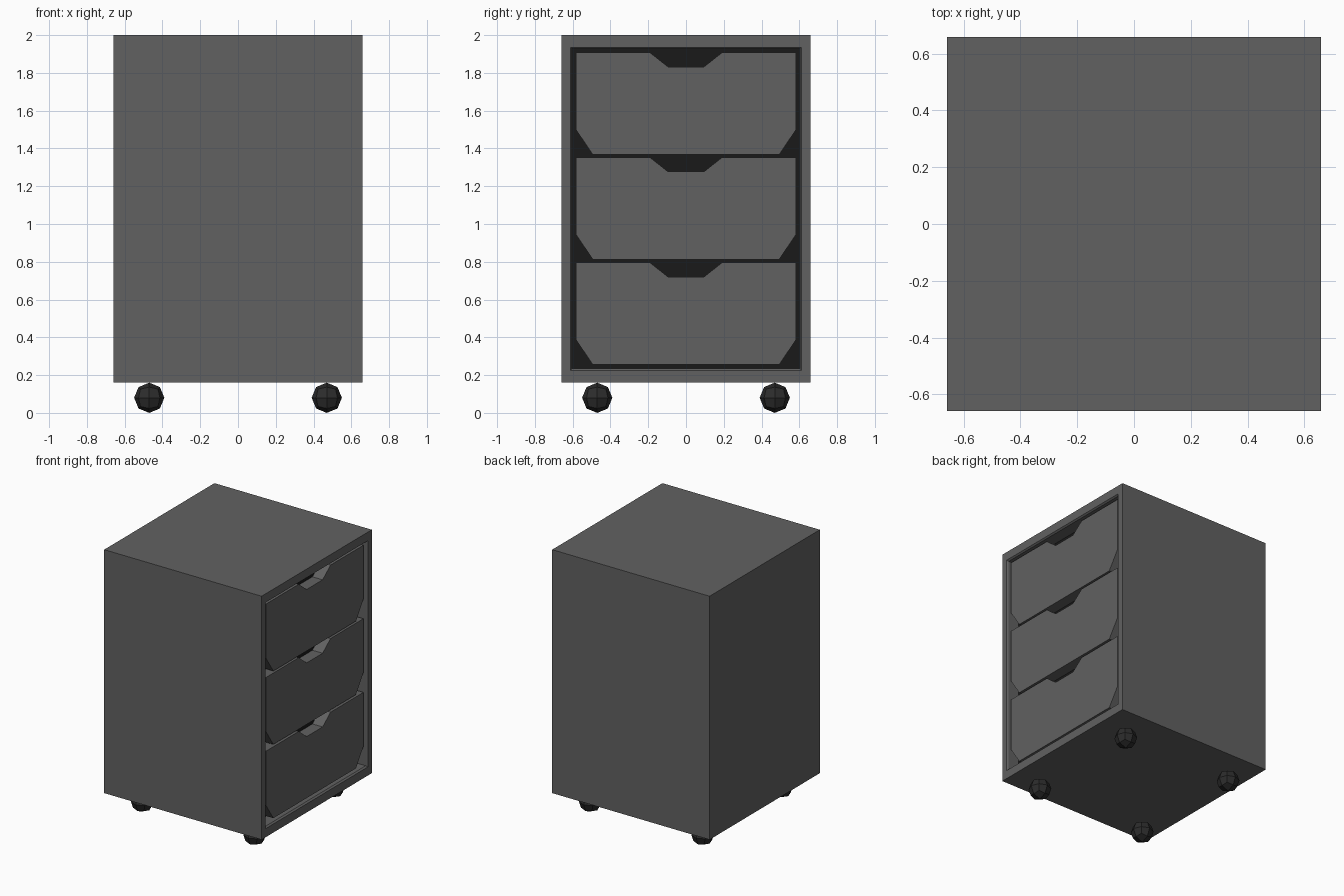
import bpy, bmesh
from mathutils import Vector

if "Cube" in bpy.data.objects:
    bpy.data.objects.remove(bpy.data.objects["Cube"])

W, Z0, Z1 = 0.658, 0.16, 2.0
ZC = (Z0 + Z1) / 2


def material(name, v):
    m = bpy.data.materials.new(name)
    m.diffuse_color = (v, v, v, 1)
    m.use_nodes = True
    m.node_tree.nodes["Principled BSDF"].inputs["Base Color"].default_value = m.diffuse_color
    return m


GREY = material("grey_paint", 0.12)
DARK = material("dark_interior", 0.01)
RUBBER = material("caster_rubber", 0.025)


def finish(name, bm, *mats):
    bmesh.ops.recalc_face_normals(bm, faces=bm.faces[:])
    me = bpy.data.meshes.new(name)
    bm.to_mesh(me)
    bm.free()
    for m in mats:
        me.materials.append(m)
    ob = bpy.data.objects.new(name, me)
    bpy.context.collection.objects.link(ob)
    return ob


# Cabinet: box whose +x face is stepped inward to a recessed opening with a small lip
bm = bmesh.new()
bmesh.ops.create_cube(bm, size=1)
for v in bm.verts:
    v.co = Vector((v.co.x * 2 * W, v.co.y * 2 * W, ZC + v.co.z * (Z1 - Z0)))
face = max(bm.faces, key=lambda f: f.calc_center_median().x)
for x, hw, hh in [(W, 0.611, 0.855), (0.646, 0.603, 0.846), (0.555, 0.603, 0.846)]:
    new = bmesh.ops.extrude_face_region(bm, geom=[face])["geom"]
    bmesh.ops.delete(bm, geom=[face], context='FACES_ONLY')
    face = next(g for g in new if isinstance(g, bmesh.types.BMFace))
    for v in face.verts:
        v.co = Vector((x, hw if v.co.y > 0 else -hw, ZC + (hh if v.co.z > ZC else -hh)))
face.material_index = 1
finish("cabinet", bm, GREY, DARK)

# Drawer fronts: notched at the top, chamfered at the bottom corners
HALF = [(0.095, 0.465), (0.19, 0.54), (0.583, 0.54), (0.583, 0.133), (0.493, 0.0)]
PROFILE = HALF + [(-y, z) for y, z in reversed(HALF)]
for i, base in enumerate((0.255, 0.812, 1.367)):
    bm = bmesh.new()
    f = bm.faces.new([bm.verts.new((0.556, y, base + z)) for y, z in PROFILE])
    ext = bmesh.ops.extrude_face_region(bm, geom=[f])["geom"]
    bmesh.ops.translate(bm, vec=(0.085, 0, 0),
                        verts=[g for g in ext if isinstance(g, bmesh.types.BMVert)])
    finish(f"drawer_front_{i + 1}", bm, GREY)

# Ball casters: once-subdivided cube pushed out to a sphere
for i, (sx, sy) in enumerate([(1, 1), (1, -1), (-1, 1), (-1, -1)]):
    bm = bmesh.new()
    bmesh.ops.create_cube(bm, size=1)
    bmesh.ops.subdivide_edges(bm, edges=bm.edges[:], cuts=1, use_grid_fill=True)
    for v in bm.verts:
        v.co = v.co.normalized() * 0.08 + Vector((sx * 0.47, sy * 0.47, 0.08))
    finish(f"caster_{i + 1}", bm, RUBBER)
